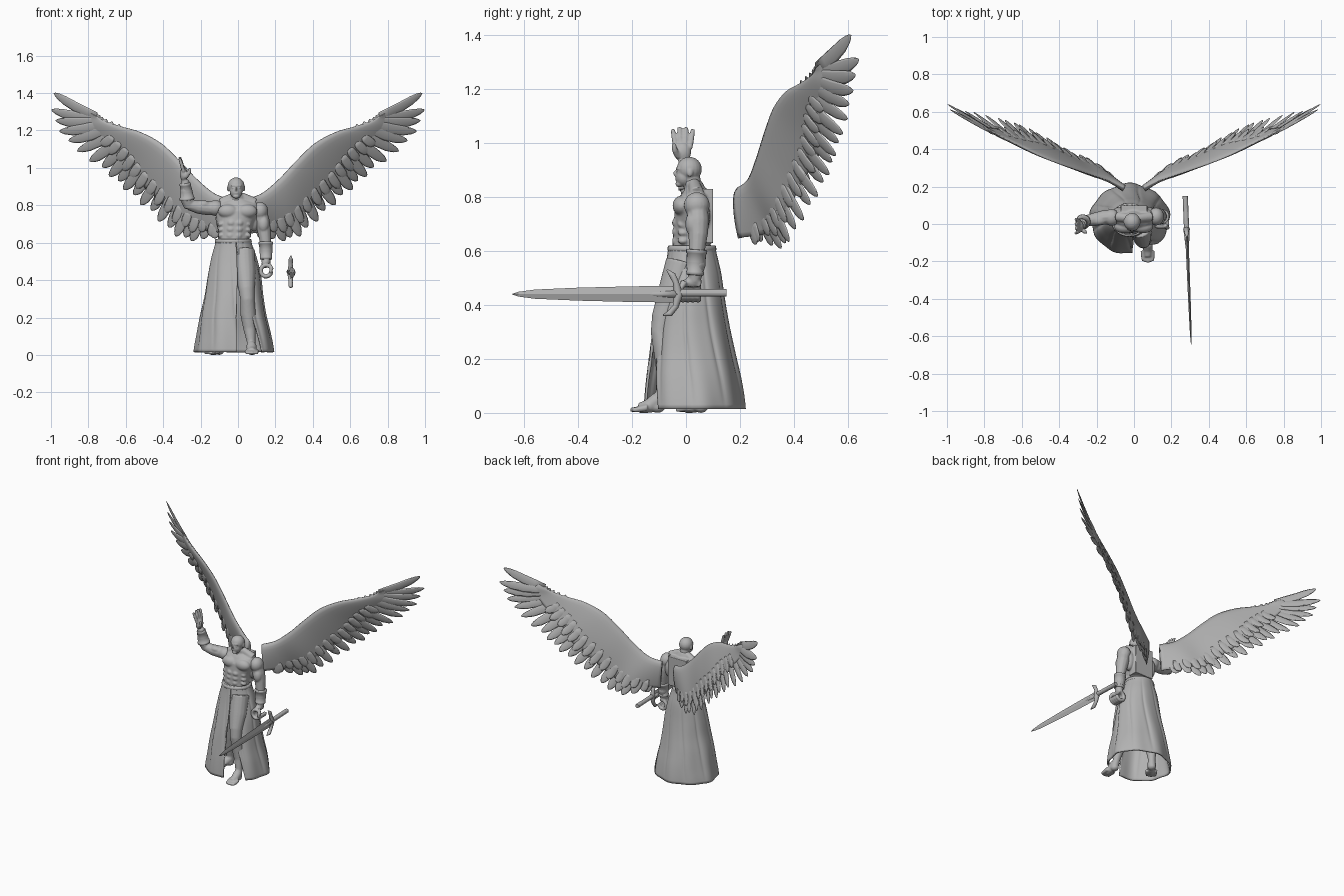
import bpy, bmesh, math
from mathutils import Vector, Matrix

cube = bpy.data.objects.get("Cube")
if cube:
    bpy.data.objects.remove(cube, do_unlink=True)

stone = bpy.data.materials.new("stone_grey")
stone.use_nodes = True
GREY = (0.45, 0.45, 0.45, 1)
stone.diffuse_color = GREY
stone.node_tree.nodes["Principled BSDF"].inputs["Base Color"].default_value = GREY


def finish(name, bm, smooth=True, voxel=0.0, mirror=False):
    bmesh.ops.recalc_face_normals(bm, faces=bm.faces[:])
    mesh = bpy.data.meshes.new(name)
    bm.to_mesh(mesh)
    bm.free()
    mesh.materials.append(stone)
    for poly in mesh.polygons:
        poly.use_smooth = smooth
    obj = bpy.data.objects.new(name, mesh)
    bpy.context.collection.objects.link(obj)
    if voxel:
        fuse = obj.modifiers.new("fuse", "REMESH")
        fuse.mode = "VOXEL"
        fuse.voxel_size = voxel
        fuse.use_smooth_shade = True
        relax = obj.modifiers.new("relax", "SMOOTH")
        relax.factor = 0.5
        relax.iterations = 4
    if mirror:
        obj.modifiers.new("mirror", "MIRROR")
    return obj


def loft(bm, rings, caps=True):
    rows = [[bm.verts.new(p) for p in ring] for ring in rings]
    n = len(rows[0])
    for a, b in zip(rows, rows[1:]):
        for i in range(n):
            j = (i + 1) % n
            bm.faces.new((a[i], a[j], b[j], b[i]))
    if caps:
        bm.faces.new(rows[0])
        bm.faces.new(rows[-1])


def tube(bm, points, radii, flat=1.0, ref=None, sides=12):
    pts = [Vector(p) for p in points]
    span = pts[-1] - pts[0]
    if ref is None:
        ref = min((Vector(a) for a in Matrix.Identity(3)), key=lambda a: abs(a.dot(span)))
    rings = []
    for i, p in enumerate(pts):
        t = (pts[min(i + 1, len(pts) - 1)] - pts[max(i - 1, 0)]).normalized()
        side = t.cross(ref).normalized()
        up = side.cross(t)
        turn = [math.tau * k / sides for k in range(sides)]
        rings.append([p + radii[i] * (side * math.cos(a) + up * math.sin(a) * flat) for a in turn])
    loft(bm, rings)


def blob(bm, centre, size, tilt=0.0, axis="X"):
    m = Matrix.Translation(centre) @ Matrix.Rotation(tilt, 4, axis) @ Matrix.Diagonal((*size, 1))
    bmesh.ops.create_uvsphere(bm, u_segments=20, v_segments=12, radius=1, matrix=m)


def ellipse(z, cx, cy, rx, ry, n=32):
    return [(cx + rx * math.cos(math.tau * i / n), cy + ry * math.sin(math.tau * i / n), z) for i in range(n)]


def curve(points, u):
    # Smooth interpolation through a row of stations
    i = min(int(u), len(points) - 2)
    t = u - i
    p = [Vector(points[min(max(i + k, 0), len(points) - 1)]) for k in (-1, 0, 1, 2)]
    return 0.5 * (2 * p[1] + (p[2] - p[0]) * t + (2 * p[0] - 5 * p[1] + 4 * p[2] - p[3]) * t * t
                  + (3 * p[1] - p[0] - 3 * p[2] + p[3]) * t ** 3)


# Torso with muscles, fused into one skin
bm = bmesh.new()
loft(bm, [ellipse(*s) for s in [
    (.57, -.025, .02, .085, .075), (.64, -.022, .02, .084, .068), (.7, -.015, .022, .096, .068),
    (.77, -.002, .03, .12, .07), (.81, 0, .037, .105, .055), (.832, -.004, .035, .05, .037),
    (.86, -.008, .024, .033, .034)]])
bmesh.ops.create_cube(bm, size=1, matrix=Matrix.Translation((0, .07, .73)) @ Matrix.Diagonal((.14, .06, .2, 1)))
for s in (-1, 1):
    blob(bm, (s * .05 - .002, -.014, .768), (.055, .036, .038))
    blob(bm, (s * .085, .05, .73), (.035, .04, .07))
    for k in range(3):
        blob(bm, (s * .021 - .014 - k * .003, -.037, .705 - k * .034), (.021, .015, .017))
        blob(bm, (s * .07 - .018, -.01, .7 - k * .03), (.02, .022, .013), s * .4, "Y")
    tube(bm, [(s * .015, .03, .85), (s * .09, .04, .812)], [.022, .028])
finish("torso", bm, voxel=.005)

# Head
bm = bmesh.new()
tube(bm, [(-.008, .03, .81), (-.01, .02, .88)], [.034, .031], sides=20)
blob(bm, (-.01, .012, .903), (.045, .047, .046))
blob(bm, (-.01, -.008, .874), (.034, .031, .036))
blob(bm, (-.01, -.024, .848), (.018, .015, .012))
blob(bm, (-.01, -.027, .905), (.03, .01, .006))
blob(bm, (-.01, -.037, .886), (.006, .01, .013), .35)
blob(bm, (-.01, -.034, .864), (.012, .006, .004))
for s in (-1, 1):
    blob(bm, (s * .043 - .01, .015, .89), (.006, .011, .016))
    blob(bm, (s * .016 - .01, -.03, .893), (.007, .006, .004))
finish("head", bm, voxel=.0035)

# Left arm hanging, with its hand curled into a grip
bm = bmesh.new()
blob(bm, (.118, .04, .77), (.043, .048, .048))
tube(bm, [(.11, .04, .79), (.13, .045, .71), (.14, .045, .66), (.147, .04, .6), (.15, .04, .55), (.15, .03, .485)],
     [.038, .041, .036, .03, .034, .022])
blob(bm, (.136, .025, .7), (.03, .028, .045))
blob(bm, (.148, .025, .485), (.022, .034, .02))
for k in range(4):
    arc = [math.radians(60 + 33 * i) for i in range(10)]
    tube(bm, [(.15 + .029 * math.cos(a), -.012 + k * .019, .45 + .031 * math.sin(a)) for a in arc],
         [.012] * 10, ref=Vector((0, 1, 0)), sides=10)
tube(bm, [(.165, -.005, .485), (.18, -.02, .462), (.172, -.025, .44)], [.012, .011, .008])
finish("left_arm", bm, voxel=.0045)

# Right arm raised, with an open hand
bm = bmesh.new()
blob(bm, (-.12, .035, .785), (.045, .045, .042))
tube(bm, [(-.1, .04, .79), (-.16, .035, .785), (-.21, .025, .79), (-.262, .015, .803)], [.036, .039, .036, .029])
blob(bm, (-.19, .02, .805), (.042, .027, .022))
tube(bm, [(-.258, .02, .79), (-.275, .01, .84), (-.28, 0, .88), (-.283, -.008, .935)], [.03, .036, .031, .021])
blob(bm, (-.29, -.012, .965), (.021, .031, .037))
for k in range(4):
    y = -.037 + k * .017
    fan = (k - 1.5) * .008
    reach = .078 - abs(k - 1.5) * .008
    tube(bm, [(-.29, y, .98), (-.302, y + fan * .6, .98 + reach * .6), (-.312, y + fan, .985 + reach)],
         [.01, .01, .008])
tube(bm, [(-.28, -.03, .95), (-.262, -.042, .975), (-.257, -.046, .998)], [.012, .011, .008])
finish("right_arm", bm, voxel=.0045)


# Bracers
def bracer(name, a, b, r0, r1):
    bm = bmesh.new()
    a, b = Vector(a), Vector(b)
    steps = [0, .02, .14, .16, .48, .52, .84, .86, .98, 1]
    bulge = [.9, 1.07, 1.07, 1, 1.05, 1.05, 1, 1.07, 1.07, .9]
    tube(bm, [a.lerp(b, t) for t in steps], [(r0 + (r1 - r0) * t) * g for t, g in zip(steps, bulge)], sides=20)
    finish(name, bm)


bracer("left_bracer", (.149, .04, .605), (.15, .033, .51), .037, .03)
bracer("right_bracer", (-.272, .012, .83), (-.283, -.004, .92), .038, .027)


# Legs and feet
def leg(name, path, toe):
    bm = bmesh.new()
    tube(bm, path, [.06, .058, .043, .038, .042, .034, .023, .026], sides=16)
    heel, toe = Vector(path[-1]), Vector(toe)
    ball = heel.lerp(toe, .68)
    tube(bm, [heel + Vector((0, 0, .02)), heel.lerp(ball, .5), ball], [.028, .026, .02])
    blob(bm, (heel.x, heel.y, .022), (.026, .028, .022))
    ahead = (toe - heel).normalized()
    across = Vector((-ahead.y, ahead.x, 0))
    for k in range(5):
        root = ball + across * (k - 2) * .013
        root.z = .014
        tip = root + ahead * (.034 - abs(k - 2) * .004)
        tip.z = .011
        tube(bm, [root - ahead * .03, root, tip], [.013, .011, .008])
    finish(name, bm, voxel=.005)


leg("left_leg", [(.03, -.015, .56), (.038, -.048, .44), (.046, -.085, .35), (.05, -.093, .3), (.054, -.077, .22),
                 (.062, -.075, .14), (.07, -.09, .07), (.072, -.105, .03)], (.075, -.205, .012))
leg("right_leg", [(-.07, .02, .56), (-.08, .025, .44), (-.09, .02, .35), (-.09, .02, .3), (-.095, .04, .22),
                  (-.1, .05, .14), (-.1, .055, .07), (-.1, .055, .03)], (-.16, -.025, .012))

# Long robe, split over the left leg, with folds that deepen downwards
bm = bmesh.new()
profile = [(-.022, .027, .212, .188), (-.022, .025, .196, .178), (-.025, .022, .176, .161), (-.022, .02, .157, .143),
           (-.02, .022, .143, .124), (-.022, .025, .122, .106), (-.025, .022, .093, .087)]
rows, levels, columns = [], 36, 160
for r in range(levels + 1):
    t = r / levels
    z = .015 + .605 * t
    cx, cy, rx = curve([p[:3] for p in profile], t * 6)
    ry = curve([p[1:] for p in profile], t * 6).z
    gap = max(0, 1 - t / .87) ** .75
    start = math.radians(-80 + 36 * gap)
    sweep = math.tau - math.radians(2 + 40 * gap)
    row = []
    for c in range(columns + 1):
        a = start + sweep * c / columns
        pleat = 1 - abs(math.sin(a * 4.5 + t * 1.5))
        fold = 1 + (.02 * math.sin(a * 9 + t * 3) + .016 * math.sin(a * 5 - t * 4)) * (1 - t) ** .7
        fold -= .05 * pleat ** 4 * math.sin(math.pi * t) ** .7
        row.append(bm.verts.new((cx + rx * fold * math.cos(a), cy + ry * fold * math.sin(a), z)))
    rows.append(row)
for low, high in zip(rows, rows[1:]):
    for c in range(columns):
        bm.faces.new((low[c], low[c + 1], high[c + 1], high[c]))
robe = finish("robe", bm)
shell = robe.modifiers.new("cloth", "SOLIDIFY")
shell.thickness = .009
shell.offset = -1

# Rolled waistband
bm = bmesh.new()
loft(bm, [ellipse(z, -.025, .022, .094 + d, .086 + d) for z, d in
          [(.592, -.02), (.596, .002), (.607, .005), (.618, .003), (.622, -.02)]])
finish("waistband", bm)

# Wings: stations along the leading edge and the matching feather tips
lead = [(.05, .192, .835), (.13, .23, .865), (.22, .26, .94), (.31, .29, 1.035), (.41, .325, 1.13),
        (.52, .37, 1.19), (.62, .42, 1.22), (.69, .455, 1.243), (.73, .475, 1.262), (.75, .482, 1.275)]
tips = [(.06, .195, .645), (.22, .34, .61), (.34, .39, .64), (.47, .465, .76), (.6, .53, .875),
        (.71, .565, .975), (.86, .6, 1.09), (.955, .62, 1.195), (.998, .641, 1.31), (.985, .612, 1.4)]
last = len(lead) - 1


def station(u):
    # The facing is held steady near the wing tip, where chord and span align
    a, b = curve(lead, u), curve(tips, u)
    v = min(u, 6)
    along = curve(lead, v + .1) - curve(lead, max(v - .1, 0))
    return a, b, (curve(tips, v) - curve(lead, v)).cross(along).normalized()


def cover(u):
    return .74 + .25 * max(0, 1 - u) - .56 * max(0, (u - 4) / 5) ** .9


bm = bmesh.new()
rings = []
for i in range(49):
    u = i * last / 48
    a, b, normal = station(u)
    thick = .021 * (1 - .07 * u)
    chord = [k / 10 for k in range(11)]
    height = [thick * (math.sqrt(t) * 2.2 * (1 - t) + .14) for t in chord]
    upper = [a.lerp(b, t * cover(u)) + normal * h for t, h in zip(chord, height)]
    lower = [a.lerp(b, t * cover(u)) - normal * h * .8 for t, h in zip(chord, height)]
    rings.append(upper + lower[::-1])
loft(bm, rings)
finish("wing_skins", bm, mirror=True)


def feather(bm, u, begin, end, width, lift=0.0):
    a, b, normal = station(u)
    steps = [0, .25, .5, .75, .9, .97, 1]
    shape = [.7, .95, 1, .88, .58, .3, .04]
    sag = Vector((0, 0, -.012))
    path = [a.lerp(b, begin + (end - begin) * t) + normal * lift + sag * math.sin(t * math.pi) for t in steps]
    tube(bm, path, [width * s for s in shape], flat=.16, ref=normal, sides=8)


# Flight feathers, long ones spread at the wing tip
bm = bmesh.new()
for k in range(15):
    u = .5 + k * .36
    feather(bm, u, cover(u) - .3, 1 - .04 * (k % 2), .03, .003 * (-1) ** k)
for u in (6, 6.5, 7, 7.5, 8, 9):
    feather(bm, u, .02, 1 - .06 * (u % 1), .029)
finish("flight_feathers", bm, mirror=True)

# Shorter covert feathers on both faces
bm = bmesh.new()
for lift in (-.007, .007):
    for k in range(14):
        u = .6 + k * .4
        feather(bm, u, cover(u) - .25, cover(u) + .09 - .04 * (k % 2), .026, lift)
finish("covert_feathers", bm, mirror=True)

# Sword, floating beside the grip and pointing forwards
lean = Vector((-.04, 1, 0))


def on_sword(y, dz=0.0):
    return Vector((.28, 0, .44 + dz)) + lean * y


bm = bmesh.new()
loft(bm, [[on_sword(y, h), on_sword(y) + Vector((w, 0, 0)), on_sword(y, -h), on_sword(y) - Vector((w, 0, 0))]
          for y, h, w in [(-.03, .031, .009), (-.2, .029, .008), (-.4, .024, .007), (-.56, .017, .005),
                          (-.62, .009, .003), (-.645, .001, .001)]])
finish("blade", bm, smooth=False)
bm = bmesh.new()
tube(bm, [on_sword(y) for y in (-.2, -.1, -.03)], [.003, .011, .017], sides=8)
tube(bm, [on_sword(y, z) for y, z in [(-.085, -.078), (-.06, -.072), (-.038, -.045), (-.028, 0), (-.038, .045),
                                      (-.05, .07), (-.07, .09)]],
     [.003, .012, .011, .018, .011, .012, .003], ref=Vector((1, 0, 0)))
finish("guard", bm)
bm = bmesh.new()
tube(bm, [on_sword(y, .005) for y in (-.03, .15)], [.014, .014], sides=16)
finish("handle", bm, smooth=False)
